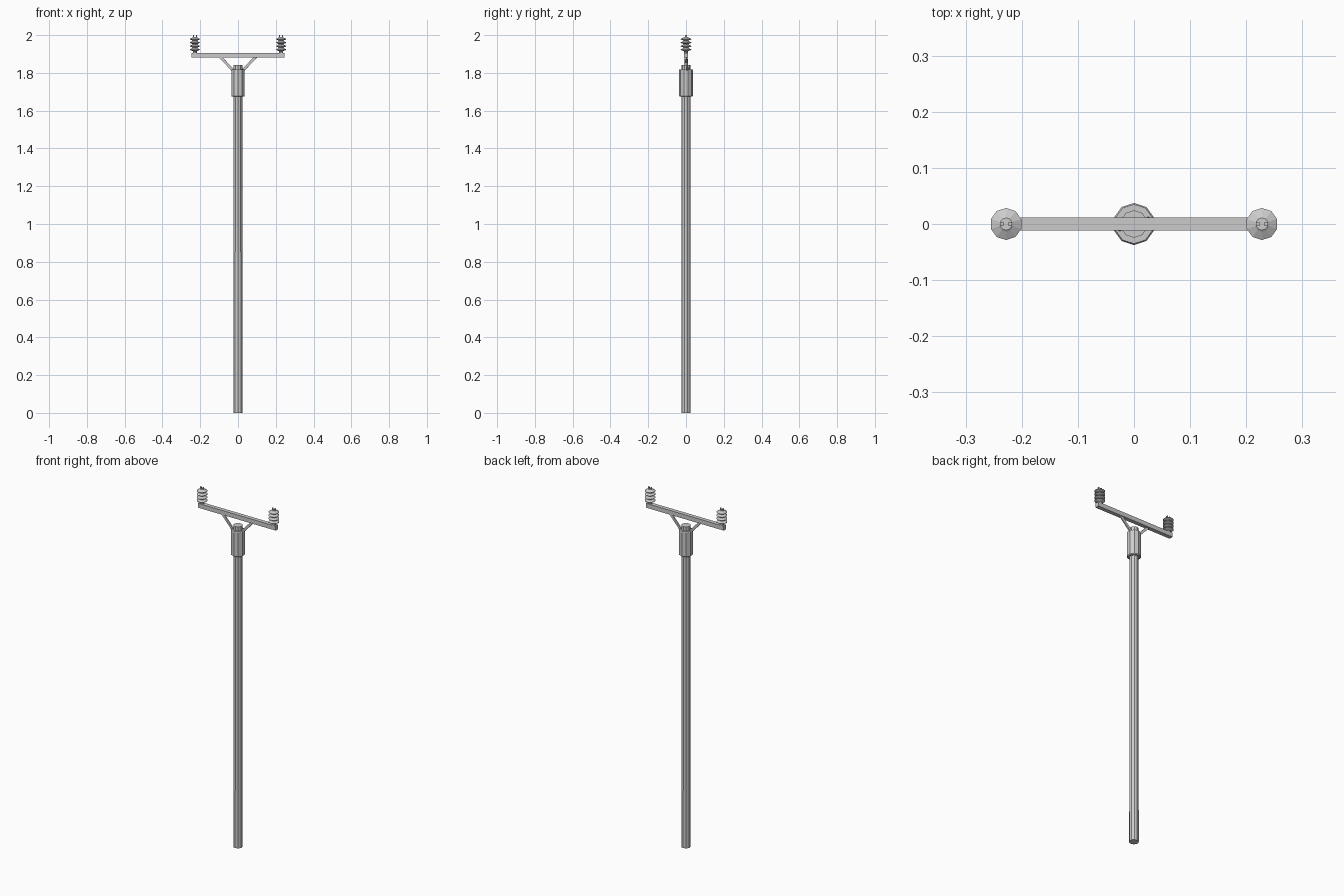
import bpy, bmesh, math
from mathutils import Vector

if "Cube" in bpy.data.objects:
    bpy.data.objects.remove(bpy.data.objects["Cube"])


def finish(name, bm):
    bmesh.ops.recalc_face_normals(bm, faces=bm.faces)
    me = bpy.data.meshes.new(name)
    bm.to_mesh(me)
    bm.free()
    ob = bpy.data.objects.new(name, me)
    bpy.context.collection.objects.link(ob)
    return ob


def lathe(name, profile, sides=10, x=0.0):
    """Closed solid of revolution from (radius, z) points."""
    bm = bmesh.new()
    rings = []
    for r, z in profile:
        rings.append([bm.verts.new((x + r * math.sin(2 * math.pi * i / sides),
                                    r * math.cos(2 * math.pi * i / sides), z))
                      for i in range(sides)])
    for a, b in zip(rings, rings[1:]):
        for i in range(sides):
            j = (i + 1) % sides
            bm.faces.new((a[i], a[j], b[j], b[i]))
    bm.faces.new(rings[0])
    bm.faces.new(rings[-1])
    return finish(name, bm)


def box(name, lo, hi):
    bm = bmesh.new()
    bmesh.ops.create_cube(bm, size=1)
    lo, hi = Vector(lo), Vector(hi)
    for v in bm.verts:
        v.co = (lo + hi) / 2 + v.co * (hi - lo)
    return finish(name, bm)


def bar(name, p, q, w, d):
    """Rectangular bar from p to q."""
    p, q = Vector(p), Vector(q)
    bm = bmesh.new()
    bmesh.ops.create_cube(bm, size=1)
    rot = (q - p).to_track_quat('Z', 'Y')
    for v in bm.verts:
        c = Vector((v.co.x * w, v.co.y * d, v.co.z * (q - p).length))
        v.co = (p + q) / 2 + rot @ c
    return finish(name, bm)


# Pole and the sleeve near its top
lathe("pole", [(0.025, 0), (0.0245, 1.843)])
lathe("sleeve", [(0.033, 1.674), (0.0375, 1.678), (0.0375, 1.814), (0.035, 1.818)])

# Crossarm
box("crossarm", (-0.247, -0.0115, 1.881), (0.247, 0.0115, 1.906))

for s, side in ((-1, "left"), (1, "right")):
    # Diagonal brace, foot slightly off the centre line
    bar(side + "_brace", (s * 0.028, s * 0.008, 1.815), (s * 0.096, s * 0.004, 1.887), 0.008, 0.014)

    # Insulator: stem with four stacked sheds
    profile = [(0.011, 1.904), (0.011, 1.914)]
    for i in range(4):
        z = 1.914 + i * 0.0185
        profile += [(0.014, z + 0.002), (0.0285, z + 0.008), (0.0285, z + 0.010), (0.014, z + 0.0175)]
    profile += [(0.011, 1.989)]
    x = s * 0.228
    lathe(side + "_insulator", profile, x=x)

    # Twin prongs holding the wire
    for t in (-1, 1):
        c = x + t * 0.0075
        box(side + "_wire_prong", (c - 0.003, -0.004, 1.984), (c + 0.003, 0.004, 2.0))
